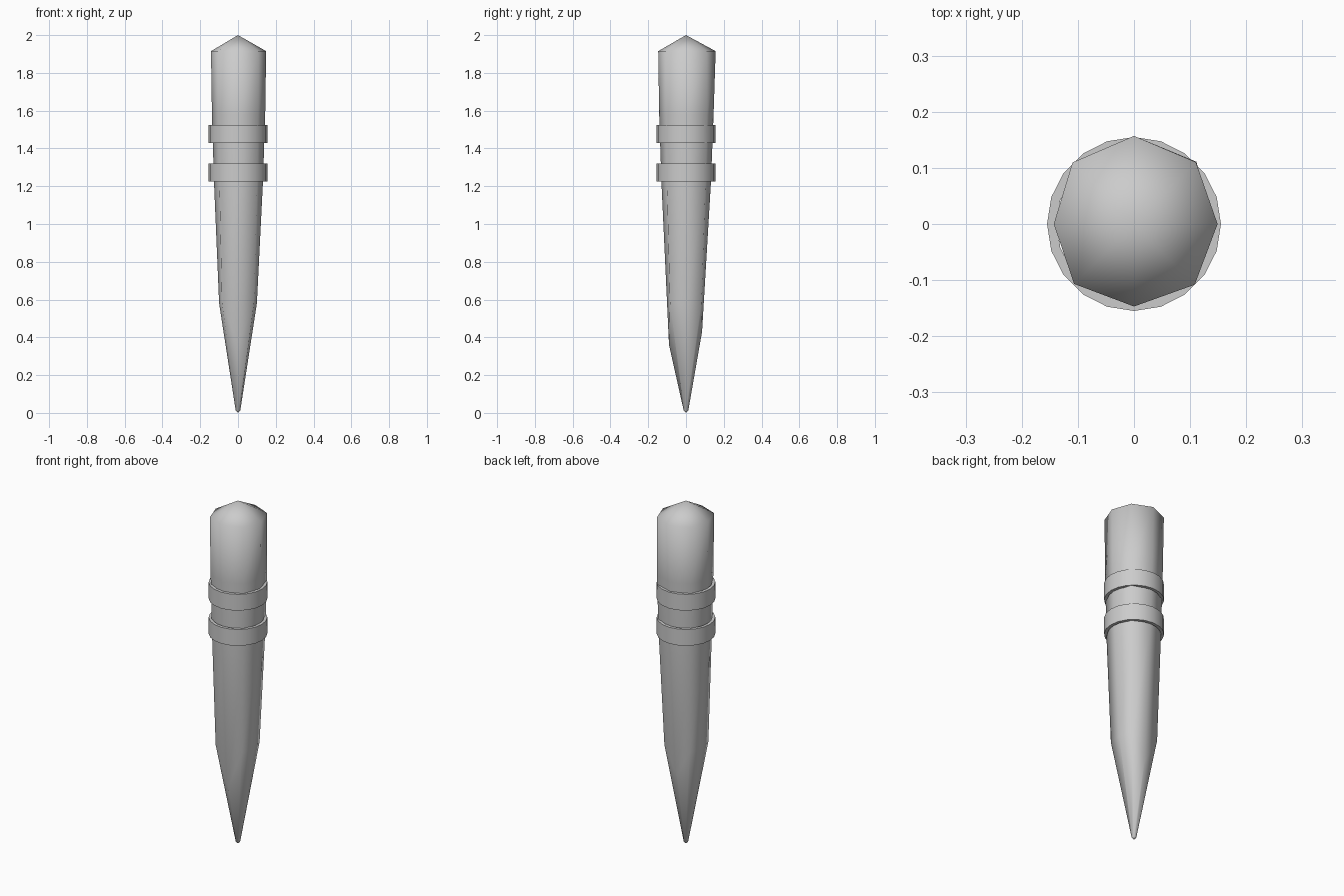
import bpy, bmesh
from math import cos, sin, pi

if "Cube" in bpy.data.objects:
    bpy.data.objects.remove(bpy.data.objects["Cube"])


def finish(bm, name):
    bmesh.ops.recalc_face_normals(bm, faces=bm.faces)
    mesh = bpy.data.meshes.new(name)
    bm.to_mesh(mesh)
    bm.free()
    ob = bpy.data.objects.new(name, mesh)
    bpy.context.collection.objects.link(ob)
    return ob


def loop(bm, radii, heights):
    n = len(radii)
    return [bm.verts.new((r * cos(2 * pi * i / n), r * sin(2 * pi * i / n), z))
            for i, (r, z) in enumerate(zip(radii, heights))]


def bridge(bm, a, b):
    n = len(a)
    for i in range(n):
        j = (i + 1) % n
        bm.faces.new((a[i], a[j], b[j], b[i]))


# Whittled eight-sided shaft: each corner has its own radius and bend height
bm = bmesh.new()
rows = [
    ([0.012] * 8, [0.012] * 8),
    ([0.1, 0.116, 0.085, 0.12, 0.1, 0.12, 0.09, 0.12],
     [0.58, 0.585, 0.43, 0.585, 0.58, 0.585, 0.36, 0.585]),
    ([0.132, 0.146, 0.132, 0.14, 0.127, 0.139, 0.13, 0.143], [1.22] * 8),
    ([0.144, 0.157, 0.146, 0.149, 0.138, 0.147, 0.142, 0.15], [1.58] * 8),
    ([0.149, 0.156, 0.157, 0.155, 0.143, 0.151, 0.147, 0.153], [1.915] * 8),
]
loops = [loop(bm, *row) for row in rows]
for a, b in zip(loops, loops[1:]):
    bridge(bm, a, b)
for ends, z in ((loops[0], 0.0), (loops[-1], 2.0)):
    apex = bm.verts.new((0, 0, z))
    for i in range(8):
        bm.faces.new((ends[i], ends[(i + 1) % 8], apex))
shaft = finish(bm, "stake_shaft")
for p in shaft.data.polygons:
    p.use_smooth = True

# Two thick binding rings
for name, z0 in (("lower_band", 1.225), ("upper_band", 1.43)):
    bm = bmesh.new()
    section = [(0.155, z0), (0.155, z0 + 0.095), (0.138, z0 + 0.095), (0.138, z0)]
    rings = [loop(bm, [r] * 20, [z] * 20) for r, z in section]
    for i in range(4):
        bridge(bm, rings[i], rings[(i + 1) % 4])
    band = finish(bm, name)
    bpy.ops.object.select_all(action='DESELECT')
    band.select_set(True)
    bpy.context.view_layer.objects.active = band
    bpy.ops.object.shade_smooth_by_angle(angle=pi / 6)
